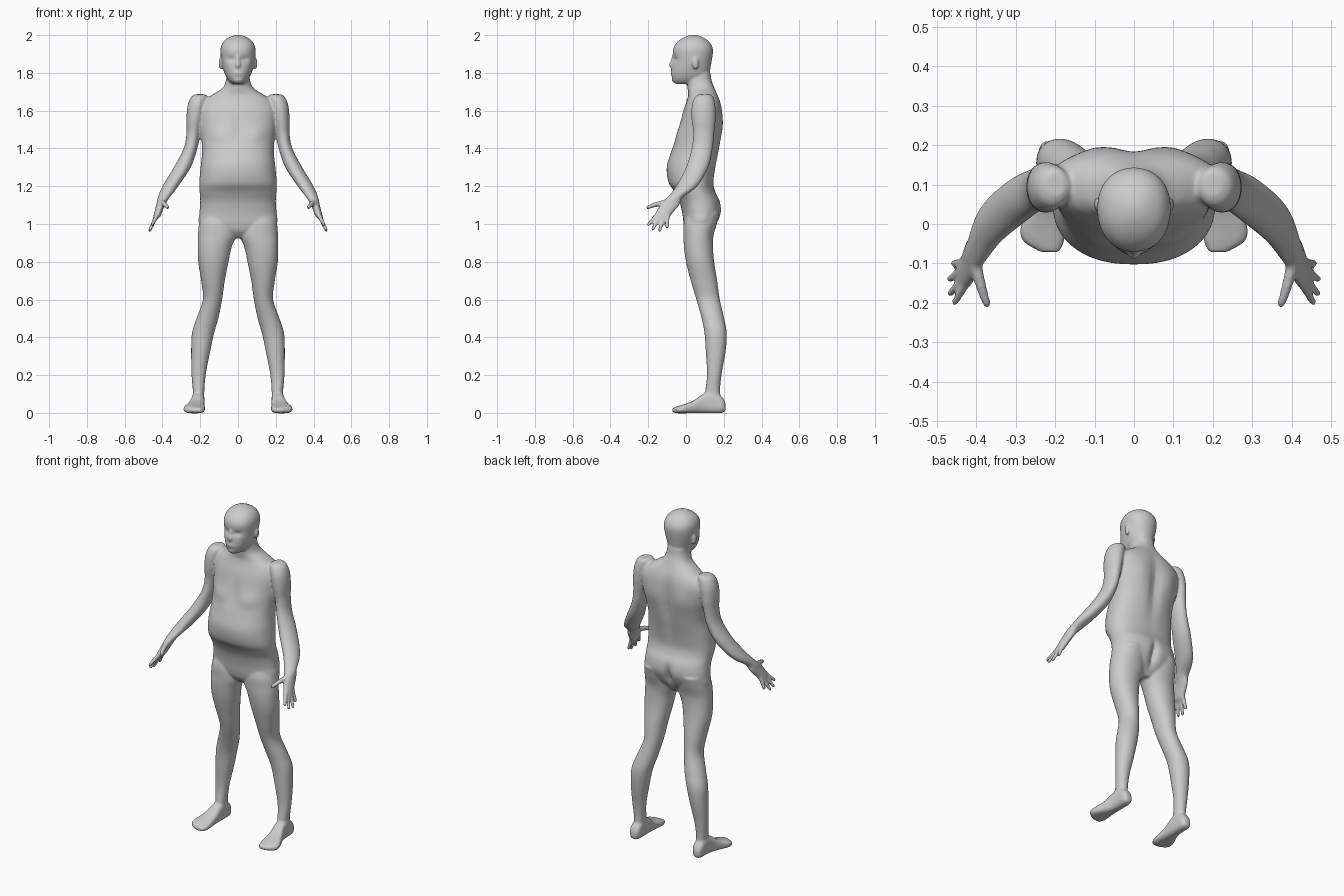
import bpy, bmesh, math
from mathutils import Vector, Matrix

skin = bpy.data.materials.new("light_grey")
skin.diffuse_color = (0.6, 0.6, 0.6, 1)
bm = bmesh.new()          # all parts gather here and are fused at the end


def smooth_rows(rows, steps=5):
    """Catmull-Rom interpolation between section rows."""
    out = []
    for i in range(len(rows) - 1):
        a, b, c, d = (rows[max(i - 1, 0)], rows[i], rows[i + 1],
                      rows[min(i + 2, len(rows) - 1)])
        for k in range(steps):
            t = k / steps
            out.append([0.5 * (2 * q + (r - p) * t + (2 * p - 5 * q + 4 * r - s) * t * t
                               + (3 * q - p - 3 * r + s) * t ** 3)
                        for p, q, r, s in zip(a, b, c, d)])
    return out + [list(rows[-1])]


def skin_rings(rings):
    vs = [[bm.verts.new(p) for p in ring] for ring in rings]
    n = len(vs[0])
    for a, b in zip(vs, vs[1:]):
        for i in range(n):
            bm.faces.new((a[i], a[(i + 1) % n], b[(i + 1) % n], b[i]))
    bm.faces.new(vs[0][::-1])
    bm.faces.new(vs[-1])
    return [v for ring in vs for v in ring]


def loft(rows, side=1, power=2.0, along="z", n=40):
    """Rows: position, min/max of one axis, min/max of the other, widest point."""
    rings = []
    for pos, u0, u1, v0, v1, vm in smooth_rows(rows):
        ring = []
        for i in range(n):
            a = 2 * math.pi * i / n
            c, s = math.cos(a), math.sin(a)
            cu = math.copysign(abs(c) ** (2 / power), c)
            sv = math.copysign(abs(s) ** (2 / power), s)
            u = (u0 + u1) / 2 + (u1 - u0) / 2 * cu
            v = vm + sv * ((v1 - vm) if s > 0 else (vm - v0))
            ring.append((side * u, v, pos) if along == "z" else (side * u, pos, v))
        rings.append(ring)
    return skin_rings(rings)


def mid(rows):
    return [r + ((r[3] + r[4]) / 2,) for r in rows]


def centred(rows):
    return [(z, -w, w, y0, y1, ym) for z, w, y0, y1, ym in rows]


def tube(points, r0, r1, side):
    pts = smooth_rows(points, 4)
    rings = []
    for i, p in enumerate(pts):
        d = Vector(pts[min(i + 1, len(pts) - 1)]) - Vector(pts[max(i - 1, 0)])
        q = d.to_track_quat("Z", "Y")
        r = r0 + (r1 - r0) * i / (len(pts) - 1)
        ring = [Vector(p) + q @ Vector((r * math.cos(k * math.pi / 5),
                                        r * math.sin(k * math.pi / 5), 0)) for k in range(10)]
        rings.append([(side * v.x, v.y, v.z) for v in ring])
    skin_rings(rings)
    ball(side * points[-1][0], points[-1][1], points[-1][2], r1, r1, r1)


def ball(x, y, z, rx, ry, rz):
    bmesh.ops.create_uvsphere(bm, u_segments=16, v_segments=10, radius=1,
                              matrix=Matrix.Translation((x, y, z)) @ Matrix.Diagonal((rx, ry, rz, 1)))


def dent(verts, x, y, z, sx, sz, depth):
    """Push the surface along y with a soft falloff, only on the side near y."""
    for v in verts:
        if abs(v.co.y - y) < 0.07:
            v.co.y += depth * math.exp(-((v.co.x - x) / sx) ** 2 - ((v.co.z - z) / sz) ** 2)


# torso and neck: height, half width, front, back, widest depth
torso = loft(centred([
    (0.925, .05, .03, .11, .07), (0.96, .14, 0, .135, .07), (1.0, .205, -.012, .162, .075),
    (1.06, .204, -.02, .186, .08), (1.12, .2, -.035, .18, .07), (1.17, .203, -.06, .156, .05),
    (1.22, .205, -.092, .146, .045), (1.3, .198, -.102, .158, .05), (1.38, .19, -.08, .175, .06),
    (1.45, .194, -.056, .187, .08), (1.52, .205, -.037, .195, .1), (1.6, .21, -.015, .192, .11),
    (1.65, .185, .003, .182, .105), (1.685, .135, .012, .168, .095), (1.72, .082, .008, .152, .085),
    (1.76, .064, .004, .136, .07), (1.8, .06, .01, .13, .07)]), power=2.3, n=72)
dent(torso, 0, .19, 1.47, .035, .16, -.018)     # spine groove
dent(torso, 0, .18, 1.04, .02, .06, -.03)       # buttock cleft
dent(torso, 0, -.04, 1.5, .025, .07, .008)      # breastbone
for s in (-1, 1):
    dent(torso, s * .1, -.04, 1.47, .05, .04, -.01)   # chest muscle
    dent(torso, s * .1, .19, 1.53, .04, .08, .006)    # shoulder blade

# head
head = loft(centred([
    (1.742, .03, -.055, .06, .02), (1.752, .044, -.07, .1, .03), (1.77, .058, -.078, .118, .03),
    (1.8, .072, -.079, .125, .03), (1.84, .083, -.075, .132, .035), (1.88, .09, -.069, .139, .04),
    (1.92, .093, -.07, .143, .04), (1.95, .086, -.057, .134, .04), (1.975, .068, -.032, .112, .04),
    (1.993, .038, 0, .08, .04), (2.001, .012, .027, .053, .04)]), power=2.15, n=64)
for s in (-1, 1):
    dent(head, s * .036, -.06, 1.872, .02, .013, .012)    # eye socket
    ball(s * .093, .05, 1.85, .009, .017, .032)           # ear
dent(head, 0, -.075, 1.775, .03, .008, .006)              # below the lip
ball(0, -.074, 1.843, .015, .016, .02)                    # nose
ball(0, -.07, 1.862, .009, .01, .03)                      # nose bridge
ball(0, -.073, 1.799, .026, .009, .009)                   # lips

for s in (-1, 1):
    # leg
    loft(mid([
        (1.06, .02, .195, .005, .178), (1.0, .012, .207, -.012, .163), (0.94, .008, .212, -.013, .146),
        (0.88, .033, .213, -.011, .143), (0.8, .05, .211, 0, .149), (0.7, .07, .195, .025, .165),
        (0.6, .084, .186, .055, .179), (0.5, .104, .22, .083, .202), (0.42, .127, .244, .098, .216),
        (0.32, .148, .248, .105, .209), (0.2, .171, .246, .111, .188), (0.1, .179, .238, .1, .181),
        (0.03, .18, .24, .1, .2)]), s, 2.1)
    # foot
    loft(mid([
        (.21, .195, .228, .012, .05), (.19, .18, .241, 0, .085), (.14, .177, .244, -.002, .115),
        (.09, .177, .25, -.002, .1), (.04, .177, .268, -.002, .065), (-.01, .174, .288, -.002, .046),
        (-.045, .177, .28, -.002, .035), (-.072, .19, .235, .004, .025)]), s, 2.8, "y")
    # arm and palm
    loft(mid([
        (1.687, .175, .225, .07, .13), (1.67, .16, .25, .045, .146), (1.62, .17, .268, .03, .156),
        (1.55, .185, .273, .03, .156), (1.48, .2, .273, .038, .149), (1.4, .215, .288, .03, .141),
        (1.3, .25, .34, 0, .118), (1.2, .316, .4, -.052, .06), (1.14, .362, .425, -.1, -.018),
        (1.1, .388, .433, -.138, -.035), (1.05, .406, .446, -.164, -.077),
        (1.03, .419, .45, -.158, -.086)]), s)
    # fingers
    for base, tip in (((.424, -.148, 1.055), (.454, -.198, .998)),
                      ((.43, -.135, 1.045), (.465, -.176, .973)),
                      ((.433, -.115, 1.04), (.467, -.14, .967)),
                      ((.432, -.096, 1.05), (.456, -.1, .985))):
        tube([base, tip], .0125, .0095, s)
    tube([(.402, -.1, 1.115), (.387, -.16, 1.103), (.373, -.202, 1.088)], .017, .0105, s)

bmesh.ops.recalc_face_normals(bm, faces=bm.faces)
mesh = bpy.data.meshes.new("body")
bm.to_mesh(mesh)
bm.free()
mesh.materials.append(skin)
body = bpy.data.objects.new("body", mesh)
bpy.context.collection.objects.link(body)

# fuse the parts into one continuous skin
fuse = body.modifiers.new("fuse", "REMESH")
fuse.mode = "VOXEL"
fuse.voxel_size = 0.0062
fuse.use_smooth_shade = True
soften = body.modifiers.new("soften", "SMOOTH")
soften.factor = 0.5
soften.iterations = 6
